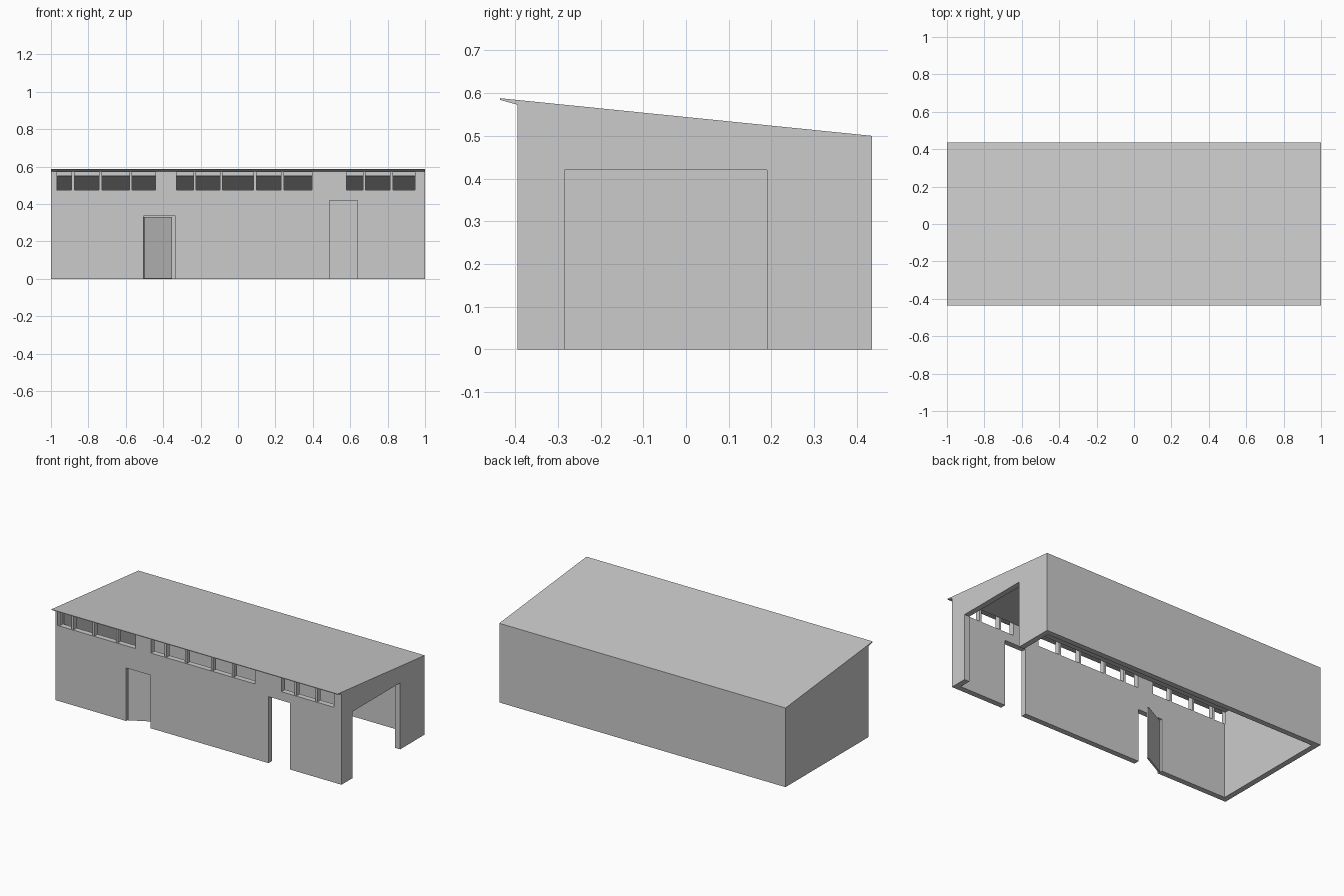
import bpy
import bmesh
import math
from mathutils import Matrix

if "Cube" in bpy.data.objects:
    bpy.data.objects.remove(bpy.data.objects["Cube"])

grey = bpy.data.materials.new("light grey")
grey.diffuse_color = (0.6, 0.6, 0.6, 1)
grey.use_nodes = True
grey.node_tree.nodes["Principled BSDF"].inputs["Base Color"].default_value = grey.diffuse_color


def finish(name, bm):
    bmesh.ops.recalc_face_normals(bm, faces=bm.faces)
    mesh = bpy.data.meshes.new(name)
    bm.to_mesh(mesh)
    bm.free()
    mesh.materials.append(grey)
    ob = bpy.data.objects.new(name, mesh)
    bpy.context.collection.objects.link(ob)
    return ob


def extrude_x(name, profile, x0, x1):
    """Solid from a (y, z) profile running along x."""
    bm = bmesh.new()
    face = bm.faces.new([bm.verts.new((x0, y, z)) for y, z in profile])
    out = bmesh.ops.extrude_face_region(bm, geom=[face])["geom"]
    verts = [g for g in out if isinstance(g, bmesh.types.BMVert)]
    bmesh.ops.translate(bm, vec=(x1 - x0, 0, 0), verts=verts)
    return finish(name, bm)


def box(name, x0, x1, y0, y1, z0, z1):
    return extrude_x(name, [(y0, z0), (y1, z0), (y1, z1), (y0, z1)], x0, x1)


def cut(target, cutter):
    mod = target.modifiers.new("cut", 'BOOLEAN')
    mod.operation = 'DIFFERENCE'
    mod.solver = 'EXACT'
    mod.object = cutter
    bpy.context.view_layer.objects.active = target
    bpy.ops.object.modifier_apply(modifier=mod.name)
    bpy.data.objects.remove(cutter)


T = 0.035                      # wall thickness
FRONT, BACK = -0.395, 0.435    # outer wall faces

# Building shell with sloping roof and tapered front eave
shell = extrude_x("building_shell", [
    (FRONT, 0), (BACK, 0), (BACK, 0.5), (-0.435, 0.588),
    (-0.435, 0.584), (FRONT, 0.573)], -1, 1)

# Hollow interior, open at the bottom
cut(shell, extrude_x("interior", [
    (FRONT + T, -0.1), (BACK - T, -0.1), (BACK - T, 0.474),
    (FRONT + T, 0.55)], -1 + T, 1 - T))

# Front doorway, front passage and wide side gateway
cut(shell, box("doorway", -0.505, -0.335, -0.5, -0.33, -0.1, 0.335))
cut(shell, box("passage", 0.49, 0.64, -0.5, -0.33, -0.1, 0.42))
cut(shell, box("gateway", 0.9, 1.1, -0.285, 0.19, -0.1, 0.42))

# Window strips under the eave: opening ends, then post centres
strips = [
    (-0.985, -0.44, (-0.978, -0.882, -0.735, -0.573)),
    (-0.33, 0.395, (-0.232, -0.089, 0.091, 0.238)),
    (0.58, 0.947, (0.676, 0.821)),
]
for x0, x1, posts in strips:
    cut(shell, box("window_strip", x0, x1, -0.41, FRONT + T + 0.001, 0.475, 0.5725))
    for x in posts:
        box("window_post", x - 0.007, x + 0.007, FRONT + 0.004, FRONT + T, 0.474, 0.574)

# Door leaf standing ajar, hinged on the left and swung inward
door = box("door_leaf", 0, 0.168, 0, 0.01, 0.002, 0.332)
door.data.transform(Matrix.Translation((-0.5, FRONT + 0.01, 0))
                    @ Matrix.Rotation(math.radians(28), 4, 'Z'))
